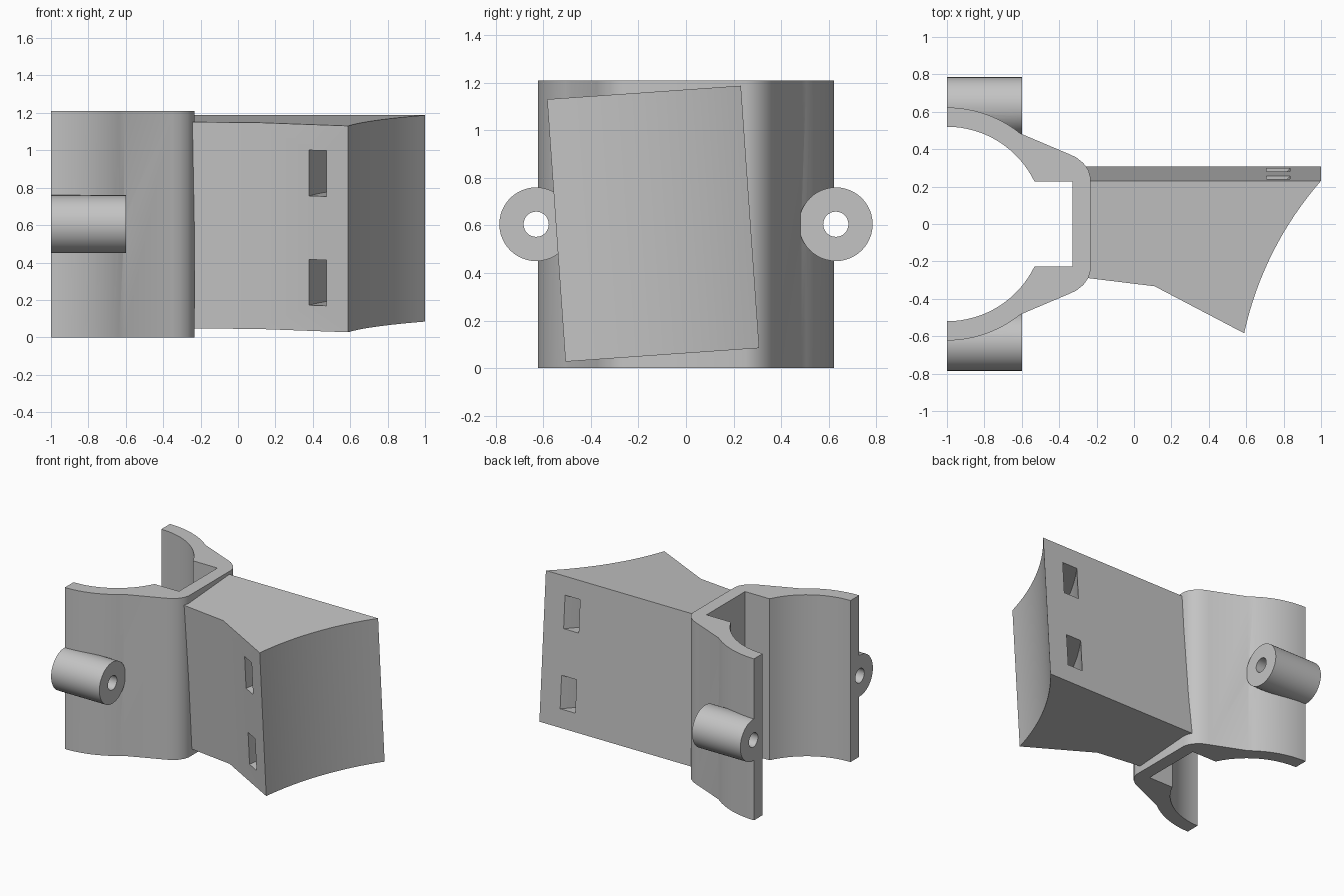
import bpy, bmesh, math
from mathutils import Matrix, Vector

old = bpy.data.objects.get("Cube")
if old:
    bpy.data.objects.remove(old, do_unlink=True)

HEIGHT = 1.21
MID = HEIGHT / 2

grey = bpy.data.materials.new("plain grey")
grey.use_nodes = True
COLOUR = (0.55, 0.55, 0.55, 1)
grey.diffuse_color = COLOUR
grey.node_tree.nodes["Principled BSDF"].inputs["Base Color"].default_value = COLOUR


def finish_mesh(name, bm):
    bmesh.ops.recalc_face_normals(bm, faces=bm.faces[:])
    mesh = bpy.data.meshes.new(name)
    bm.to_mesh(mesh)
    bm.free()
    mesh.materials.append(grey)
    ob = bpy.data.objects.new(name, mesh)
    bpy.context.collection.objects.link(ob)
    return ob


def prism(name, outline, z0, z1):
    """Extrude a flat xy outline from z0 to z1."""
    bm = bmesh.new()
    face = bm.faces.new([bm.verts.new((x, y, z0)) for x, y in outline])
    ext = bmesh.ops.extrude_face_region(bm, geom=[face])
    verts = [g for g in ext["geom"] if isinstance(g, bmesh.types.BMVert)]
    bmesh.ops.translate(bm, verts=verts, vec=(0, 0, z1 - z0))
    return finish_mesh(name, bm)


def rod(name, radius, x0, x1, y, z, sides=48):
    """Cylinder lying along x."""
    bm = bmesh.new()
    place = Matrix.Translation(((x0 + x1) / 2, y, z)) @ Matrix.Rotation(math.pi / 2, 4, "Y")
    bmesh.ops.create_cone(bm, cap_ends=True, segments=sides, radius1=radius,
                          radius2=radius, depth=x1 - x0, matrix=place)
    return finish_mesh(name, bm)


def arc(cx, cy, r, a0, a1, n):
    return [(cx + r * math.cos(a0 + (a1 - a0) * i / n),
             cy + r * math.sin(a0 + (a1 - a0) * i / n)) for i in range(n + 1)]


def mirrored(points):
    """Mirror an outline across y = 0, reversing its order."""
    return [(x, -y) for x, y in reversed(points)]


def select(ob):
    bpy.ops.object.select_all(action="DESELECT")
    ob.select_set(True)
    bpy.context.view_layer.objects.active = ob


def boolean(target, tool, operation):
    """Apply a boolean and discard the tool."""
    mod = target.modifiers.new(operation.title(), "BOOLEAN")
    mod.operation = operation
    mod.solver = "EXACT"
    mod.object = tool
    select(target)
    bpy.ops.object.modifier_apply(modifier=mod.name)
    bpy.data.objects.remove(tool, do_unlink=True)


def smooth(ob):
    select(ob)
    bpy.ops.object.shade_smooth_by_angle(angle=math.radians(25))


# Clamp: half ring with sloping shoulders and a square channel
outer = arc(-1, 0, 0.623, math.pi / 2, math.atan2(0.482, 0.39), 12)
shoulder = [(-0.35, 0.375), (-0.31, 0.357), (-0.27, 0.325), (-0.243, 0.287), (-0.233, 0.25)]
half_out = outer + shoulder
channel = [(-0.33, 0.228)]
inner = arc(-1, 0, 0.52, math.atan2(0.228, 0.467), math.pi / 2, 16)
half_in = channel + inner
outline = half_out + mirrored(half_out) + mirrored(half_in) + half_in
clamp = prism("clamp", outline, 0, HEIGHT)

# Bolt tubes on both sides of the clamp, trimmed clear of the bore
for side in (-1, 1):
    tube = rod("bolt_tube", 0.155, -1, -0.6, side * 0.63, MID)
    bore = prism("bore_cutter", arc(-1, 0, 0.55, 0, math.tau * 63 / 64, 63), -0.2, HEIGHT + 0.2)
    boolean(tube, bore, "DIFFERENCE")
    boolean(clamp, tube, "UNION")
for side in (-1, 1):
    hole = rod("bolt_hole_cutter", 0.053, -1.1, -0.55, side * 0.63, MID, 32)
    boolean(clamp, hole, "DIFFERENCE")
smooth(clamp)

# Arm: flared block with a concave end face
CX, CY, R = 2.382, -0.937, 1.835
a_front = math.atan2(-0.547 - CY, 0.59 - CX)
a_back = math.atan2(0.27 - CY, 1 - CX)
arm_outline = [(-0.28, 0.27), (-0.28, -0.247), (0.11, -0.295)]
arm_outline += arc(CX, CY, R, a_front, a_back, 16)
arm = prism("arm", arm_outline, -0.553, 0.553)

# Two curved strap slots, concentric with the end face
for z in (-0.293, 0.293):
    slot_outline = arc(CX, CY, 1.963, a_front + 0.2, a_back - 0.25, 24)
    slot_outline += arc(CX, CY, 2.063, a_back - 0.25, a_front + 0.2, 24)
    boolean(arm, prism("slot_cutter", slot_outline, z - 0.1225, z + 0.1225), "DIFFERENCE")

# Tilt the arm slightly about the x axis
arm.data.transform(Matrix.Translation(Vector((0, 0, 0.617))) @ Matrix.Rotation(math.radians(4), 4, "X"))
smooth(arm)
